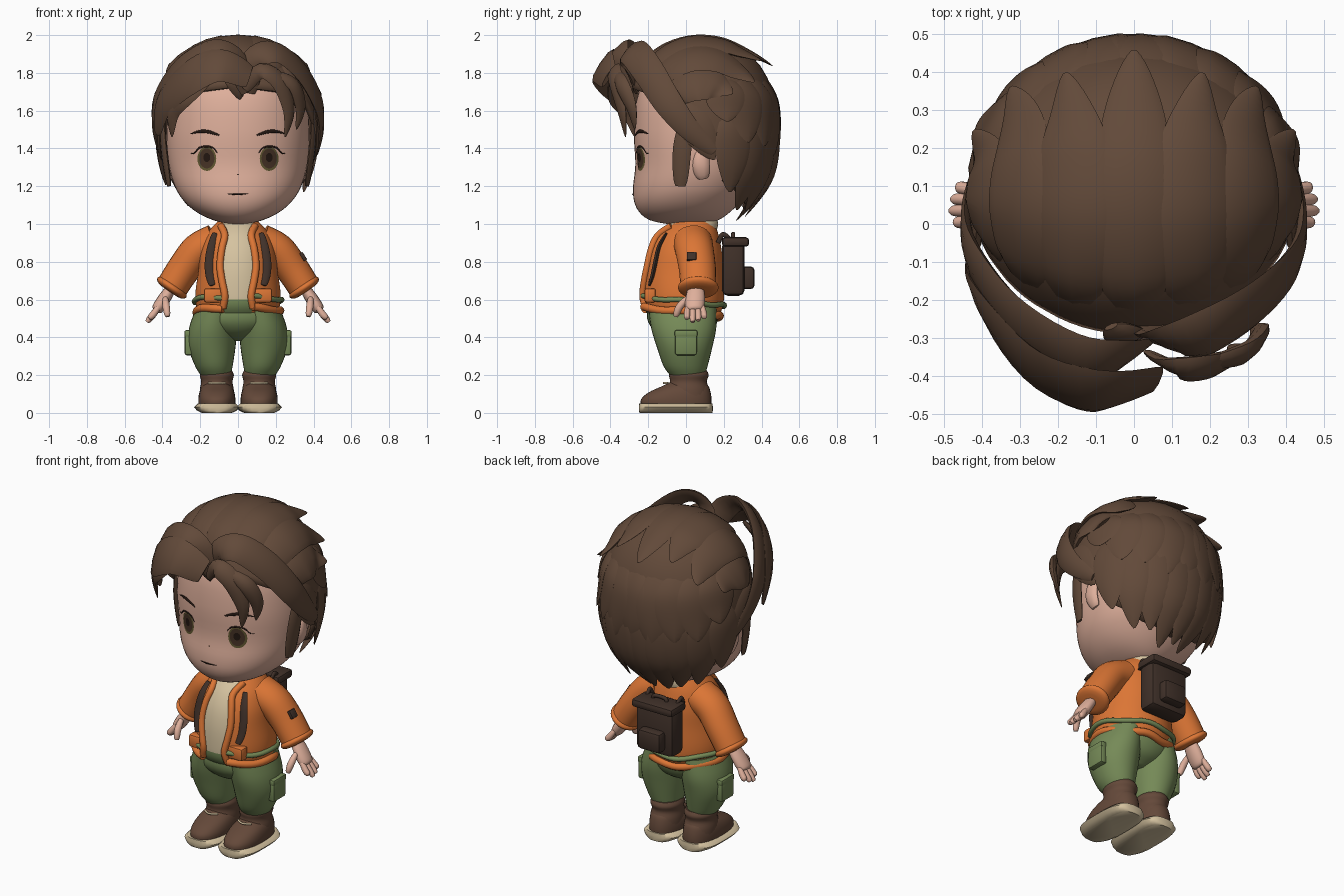
import bpy, bmesh, math
from math import sin, cos, pi, radians, sqrt
from mathutils import Vector, Matrix
from mathutils.bvhtree import BVHTree

cube = bpy.data.objects.get("Cube")
if cube:
    bpy.data.objects.remove(cube, do_unlink=True)


def material(name, rgb):
    mat = bpy.data.materials.new(name)
    mat.use_nodes = True
    colour = [(c / 255) ** 2.2 for c in rgb] + [1]
    mat.diffuse_color = colour
    mat.node_tree.nodes["Principled BSDF"].inputs["Base Color"].default_value = colour
    return mat


HAIR = material("hair_brown", (98, 75, 60))
SKIN = material("skin", (222, 174, 154))
ORANGE = material("jacket_orange", (219, 117, 56))
GREEN = material("trouser_green", (117, 137, 88))
CREAM = material("cream", (212, 193, 158))
DARK = material("pack_dark_brown", (66, 52, 45))
BOOT = material("boot_brown", (100, 74, 60))
OLIVE = material("eye_olive", (96, 87, 52))
IRIS = material("iris_brown", (72, 54, 42))
BLACK = material("lash_black", (40, 29, 24))


def make(name, verts, faces, mats, angle=45):
    """Mesh object with outward normals and angle-limited smooth shading."""
    mesh = bpy.data.meshes.new(name)
    mesh.from_pydata([tuple(v) for v in verts], [], faces)
    bm = bmesh.new()
    bm.from_mesh(mesh)
    bmesh.ops.recalc_face_normals(bm, faces=bm.faces)
    for face in bm.faces:
        face.smooth = True
    bm.to_mesh(mesh)
    bm.free()
    mesh.set_sharp_from_angle(angle=radians(angle))
    for mat in mats:
        mesh.materials.append(mat)
    obj = bpy.data.objects.new(name, mesh)
    bpy.context.collection.objects.link(obj)
    return obj


def spline(points, sub):
    """Smooth curve through points of any dimension."""
    pts = [Vector(p) for p in points]
    out = []
    for i in range(len(pts) - 1):
        a, b, c, d = pts[max(i - 1, 0)], pts[i], pts[i + 1], pts[min(i + 2, len(pts) - 1)]
        for k in range(sub):
            t = k / sub
            out.append(b + (c - a) * t / 2 + (a * 2 - b * 5 + c * 4 - d) * t * t / 2
                       + (b * 3 - a - c * 3 + d) * t ** 3 / 2)
    return out + [pts[-1]]


def bridge(rows, n):
    faces = [(r * n + i, r * n + (i + 1) % n, (r + 1) * n + (i + 1) % n, (r + 1) * n + i)
             for r in range(rows - 1) for i in range(n)]
    return faces + [tuple(range(n)), tuple(range((rows - 1) * n, rows * n))]


def loft(name, rows, mats, n=32, sub=4, power=2.0, angle=45):
    """Rows are height, centre x, half width, front y, back y."""
    rings = spline(rows, sub) if sub else rows
    verts = []
    for z, cx, rx, front, back in rings:
        for i in range(n):
            c, s = cos(2 * pi * i / n), sin(2 * pi * i / n)
            c, s = [math.copysign(abs(v) ** (2 / power), v) for v in (c, s)]
            verts.append((cx + rx * c, (front + back) / 2 + (back - front) / 2 * s, z))
    return make(name, verts, bridge(len(rings), n), mats, angle)


def even(u):
    return 1


def narrow(u):
    return 1.06 - .12 * u


def leaf(u):
    return max(.06, sin(pi * (.12 + .86 * u)))


def band(u):
    return sqrt(leaf(u))


def dome(u):
    return sqrt(1 - .7 * (2 * u - 1) ** 2)


HEAD = Vector((0, .08, 1.5))


def sweep(name, points, mat, w, t, shape=even, up=None, n=10, sub=5, angle=50):
    """Elliptical section along a path; faces away from the head unless up is given."""
    path = spline(points, sub)
    verts = []
    for i, p in enumerate(path):
        tangent = (path[min(i + 1, len(path) - 1)] - path[max(i - 1, 0)]).normalized()
        side = tangent.cross(Vector(up) if up else p - HEAD).normalized()
        normal = side.cross(tangent)
        k = shape(i / (len(path) - 1))
        for j in range(n):
            a = 2 * pi * j / n
            verts.append(p + side * w * k * cos(a) + normal * t * k * sin(a))
    return make(name, verts, bridge(len(path), n), [mat], angle)


def box(name, centre, size, mat, bevel=.01, tilt=0):
    bm = bmesh.new()
    bmesh.ops.create_cube(bm, size=1, matrix=Matrix.Diagonal((*size, 1)))
    bmesh.ops.bevel(bm, geom=bm.edges[:], offset=bevel, segments=2, profile=.5, affect='EDGES')
    bm.transform(Matrix.Translation(centre) @ Matrix.Rotation(tilt, 4, 'Y'))
    verts = [v.co.copy() for v in bm.verts]
    faces = [[v.index for v in f.verts] for f in bm.faces]
    bm.free()
    return make(name, verts, faces, [mat], 35)


def tree(obj):
    return BVHTree.FromPolygons([v.co for v in obj.data.vertices],
                                [p.vertices[:] for p in obj.data.polygons])


def on_front(bvh, x, z, off):
    hit = bvh.ray_cast(Vector((x, -1, z)), Vector((0, 1, 0)))[0]
    return hit - Vector((0, off, 0))


def disc(name, bvh, x, z, rx, rz, mat, off):
    """Thin oval plate laid on the face."""
    n, rings = 24, 4
    verts = [on_front(bvh, x + rx * r / rings * cos(2 * pi * i / n),
                      z + rz * r / rings * sin(2 * pi * i / n), off)
             for r in range(1, rings + 1) for i in range(n)]
    return make(name, verts, bridge(rings, n)[:-1], [mat])


# Head and face
head = loft("head", [(1, 0, .05, -.1, .1), (1.02, 0, .13, -.19, .17), (1.06, 0, .215, -.245, .23),
                     (1.12, 0, .285, -.275, .29), (1.2, 0, .335, -.28, .35), (1.32, 0, .367, -.268, .4),
                     (1.5, 0, .378, -.276, .43), (1.7, 0, .35, -.25, .41), (1.84, 0, .24, -.14, .3),
                     (1.9, 0, .06, 0, .12)], [SKIN], n=48, power=2.15)
face = tree(head)
for s, side in ((-1, "right"), (1, "left")):
    x = s * .165
    disc(side + "_eye", face, x, 1.345, .05, .064, OLIVE, .003)
    disc(side + "_iris", face, x, 1.347, .04, .053, IRIS, .005)
    disc(side + "_pupil", face, x, 1.352, .018, .024, BLACK, .007)
    lash = [(-.055, .03), (-.035, .056), (0, .066), (.04, .058), (.068, .03), (.088, .03)]
    sweep(side + "_lash", [on_front(face, x + s * a, 1.345 + b, .004) for a, b in lash],
          BLACK, .005, .003, leaf, up=(0, -1, 0))
    brow = [(-.075, -.01), (-.02, .008), (.03, .01), (.08, -.004)]
    sweep(side + "_brow", [on_front(face, s * .175 + s * a, 1.48 + b, .003) for a, b in brow],
          BLACK, .009, .004, leaf, up=(0, -1, 0))
    sweep(side + "_ear", [(s * .35, .09, 1.24), (s * .37, .08, 1.31), (s * .37, .09, 1.39)],
          SKIN, .045, .022, dome)
sweep("mouth", [on_front(face, x, 1.157 + x * x, .002) for x in (-.055, 0, .055)],
      BLACK, .004, .003, leaf, up=(0, -1, 0))
disc("nose", face, 0, 1.262, .005, .004, IRIS, .002)

# Hair cap with a stepped lower edge
HAIRLINE = [(0, 1.73), (35, 1.7), (60, 1.63), (80, 1.48), (100, 1.41), (110, 1.22), (140, 1.12), (181, 1.08)]


def hairline(a):
    a = abs(a)
    for (a0, z0), (a1, z1) in zip(HAIRLINE, HAIRLINE[1:]):
        if a0 <= a < a1:
            return z0 + (z1 - z0) * (a - a0) / (a1 - a0)


def scalp(a, z, k=1.0):
    """Point on the hair volume at azimuth a (front is zero) and height z."""
    t = max(-1, min(1, (z - HEAD.z) / .475))
    h = (1 - abs(t) ** 2.4) ** (1 / 2.4)
    a = radians(a)
    return HEAD + Vector((.425 * h * sin(a), -.4 * h * cos(a), .475 * t)) * k


n, rows, verts = 72, 15, []
for r in range(rows):
    for i in range(n):
        a = -180 + 360 * i / n
        low = math.acos((hairline(a) - HEAD.z) / .475)
        verts.append(scalp(a, HEAD.z + .475 * cos(low * (r + .1) / (rows - .9))))
cap = make("hair_cap", verts, bridge(rows, n)[:-1], [HAIR])
thick = cap.modifiers.new("thickness", 'SOLIDIFY')
thick.thickness = .02

# Crown locks run front to back and end in raised points
for i, u in enumerate((-60, -41, -21, 0, 21, 41, 60)):
    u, end, path = radians(u), 46 + 7 * (i % 2), []
    for phi, lift in ((-54, .96), (-35, .99), (-10, 1), (15, 1), (end - 14, 1.02), (end, 1.12)):
        phi = radians(phi)
        d = Vector((sin(u), cos(u) * sin(phi), cos(u) * cos(phi)))
        k = (Vector((d.x, d.y)).length ** 2.4 + abs(d.z) ** 2.4) ** (-1 / 2.4)
        path.append(HEAD + Vector((d.x * .425, d.y * .4, d.z * .475)) * k * lift)
    sweep(f"crown_lock_{i}", path, HAIR, .11, .025, leaf, n=8)

# Overlapping back locks in two tiers with flared tips
for tier, (top, rise, width) in enumerate(((1.78, .3, .11), (1.6, -.01, .1))):
    for i in range(9):
        a = 112 + 17 * i + 6 * tier - 3
        wrapped = a if a <= 180 else a - 360
        end = hairline(wrapped) + rise - .03 * (i % 2)
        flare = 1.03 + .05 * max(tier, abs(sin(radians(a))))
        path = [scalp(a, top + (end - top) * f, k) for f, k in ((0, .97), (.3, 1), (.7, 1.015), (1, flare))]
        sweep(f"back_lock_{tier}_{i}", path, HAIR, width, .02, leaf, n=8)

# Swept fringe standing away from the forehead
FRINGE = [
    ("right_ring", .09, band, [(.06, -.28, 1.71), (-.03, -.35, 1.88), (-.15, -.35, 1.91), (-.31, -.25, 1.82),
                               (-.42, -.1, 1.66), (-.44, .01, 1.52), (-.42, .13, 1.39)]),
    ("right_sweep", .11, band, [(.06, -.41, 1.78), (-.1, -.44, 1.84), (-.26, -.38, 1.77), (-.39, -.23, 1.64),
                                (-.43, -.12, 1.48)]),
    ("right_strand", .06, leaf, [(-.12, -.38, 1.8), (-.25, -.38, 1.7), (-.34, -.31, 1.6), (-.35, -.27, 1.46)]),
    ("left_ring", .085, band, [(.04, -.26, 1.7), (.09, -.31, 1.87), (.2, -.28, 1.91), (.33, -.2, 1.81),
                               (.42, -.1, 1.65), (.44, .01, 1.51), (.42, .15, 1.38)]),
    ("left_sweep", .055, leaf, [(.04, -.34, 1.71), (.12, -.38, 1.81), (.22, -.37, 1.75), (.27, -.34, 1.6),
                                (.25, -.32, 1.46)]),
    ("left_strand", .045, leaf, [(.18, -.37, 1.8), (.29, -.34, 1.74), (.33, -.29, 1.62), (.31, -.27, 1.5)]),
    ("widow_peak", .06, leaf, [(-.06, -.27, 1.83), (-.01, -.3, 1.76), (.01, -.28, 1.66)]),
]
for name, w, shape, path in FRINGE:
    sweep(name, path, HAIR, w, .022, shape, n=8)
for s, side in ((-1, "right"), (1, "left")):
    sweep(side + "_sideburn", [(s * .4, .01, 1.56), (s * .392, -.02, 1.4), (s * .365, -.03, 1.2)],
          HAIR, .05, .015, dome, n=8)
    sweep(side + "_temple_lock", [(s * .41, -.04, 1.62), (s * .42, .06, 1.5), (s * .405, .15, 1.34)],
          HAIR, .09, .02, leaf, n=8)

# Jacket with an open front showing the shirt
jacket = loft("jacket", [(.48, 0, .18, -.16, .14), (.52, 0, .205, -.2, .175), (.57, 0, .222, -.23, .197),
                         (.64, 0, .225, -.235, .2), (.75, 0, .21, -.228, .195), (.85, 0, .2, -.205, .19),
                         (.93, 0, .175, -.165, .175), (.98, 0, .14, -.12, .16), (1.02, 0, .1, -.07, .14)],
              [ORANGE, CREAM, GREEN], n=72)
for poly in jacket.data.polygons:
    c = poly.center
    if c.y < 0 and abs(c.x) < .08:
        poly.material_index = 1 if c.z > .61 else 2
torso = tree(jacket)
loft("shirt_collar", [(.96, 0, .11, -.09, .16), (1.0, 0, .1, -.08, .17), (1.04, 0, .09, -.05, .16)], [CREAM])


def girdle(name, height, mat, radius, off):
    """Rounded band around the torso, lower at the back and open at the front."""
    path = []
    for i in range(41):
        a = radians(20 + 8 * i)
        d = Vector((sin(a), -cos(a), 0))
        z = height + .006 * sin(5 * a) + .024 * cos(a)
        path.append(torso.ray_cast(Vector((0, 0, z)), d)[0] + d * off)
    sweep(name, path, mat, radius, radius, up=(0, 0, 1), sub=1)


girdle("jacket_hem", .534, ORANGE, .022, .01)
girdle("waist_band", .592, GREEN, .014, .007)

for s, side in ((-1, "right"), (1, "left")):
    trim = [(.09, .99), (.07, .94), (.085, .87), (.095, .78), (.085, .7), (.07, .62), (.08, .555)]
    sweep(side + "_jacket_trim", [on_front(torso, s * x, z, .006) for x, z in trim],
          ORANGE, .019, .018, up=(0, -1, 0))
    strap = [(.12, .95), (.137, .88), (.148, .8), (.147, .73), (.135, .675)]
    sweep(side + "_pack_strap", [on_front(torso, s * x, z, .006) for x, z in strap],
          DARK, .028, .012, dome, up=(0, -1, 0))
    sweep(side + "_strap_hook", [(s * .1, .17, .9), (s * .105, .195, .945), (s * .1, .23, .92)],
          DARK, .013, .01, up=(1, 0, 0))
    box(side + "_jacket_pocket", (s * .13, -.19, .622), (.1, .06, .075), ORANGE, .012)

    # Arm, cuff and hand
    sweep(side + "_sleeve", [(s * .12, .035, .905), (s * .21, .045, .86), (s * .285, .06, .765),
                             (s * .35, .065, .665)], ORANGE, .09, .1, narrow, up=(0, 1, 0), n=24)
    sweep(side + "_cuff", [(s * .336, .065, .684), (s * .364, .065, .643)],
          ORANGE, .092, .108, dome, up=(0, 1, 0), n=24, sub=8)
    sweep(side + "_palm", [(s * .34, .055, .68), (s * .38, .05, .62), (s * .42, .045, .56), (s * .435, .045, .54)],
          SKIN, .034, .052, dome, up=(0, 1, 0), n=16)
    for i in range(4):
        y = .005 + .03 * i
        reach = .02 * abs(i - 1.3)
        sweep(f"{side}_finger_{i}", [(s * .415, .01 + .025 * i, .57), (s * .45, y, .52),
                                     (s * (.485 - reach / 2), y, .475 + reach)], SKIN, .018, .017, dome, up=(0, 1, 0))
    sweep(side + "_thumb", [(s * .385, .01, .61), (s * .38, -.035, .56), (s * .372, -.055, .51)],
          SKIN, .02, .02, dome, up=(1, 0, 0))

    # Trouser leg with cargo pocket
    loft(side + "_trouser_leg", [(.2, s * .118, .08, -.085, .1), (.25, s * .128, .1, -.12, .115),
                                 (.35, s * .138, .125, -.155, .14), (.45, s * .132, .127, -.185, .16),
                                 (.56, s * .11, .11, -.2, .16)], [GREEN])
    box(side + "_cargo_pocket", (s * .262, 0, .37), (.04, .115, .13), GREEN, .01)
    box(side + "_cargo_flap", (s * .264, 0, .42), (.04, .12, .035), GREEN, .008)

    # Boot
    x = s * .112
    loft(side + "_boot_shaft", [(.05, x, .09, -.1, .13), (.12, x, .09, -.1, .125), (.165, x, .083, -.085, .11),
                                (.2, x, .09, -.09, .12), (.225, x, .08, -.08, .11)], [BOOT])
    loft(side + "_boot_foot", [(.04, x, .097, -.24, .135), (.075, x, .098, -.236, .135), (.11, x, .092, -.195, .13),
                               (.14, x, .078, -.13, .12), (.165, x, .05, -.08, .1)], [BOOT], power=2.3)
    loft(side + "_boot_sole", [(0, x, .08, -.246, .14), (.012, x, .105, -.25, .142),
                               (.03, x, .121, -.25, .142), (.05, x, .1, -.249, .141)],
         [CREAM], sub=0, power=3.2, angle=60)
    sweep(side + "_boot_lace", [(x - .045, -.095, .158), (x, -.118, .158), (x + .045, -.095, .158)],
          CREAM, .005, .006, up=(0, 0, 1))

loft("trouser_hips", [(.38, 0, .05, -.06, .06), (.42, 0, .15, -.15, .13), (.48, 0, .23, -.2, .165),
                      (.55, 0, .215, -.205, .17), (.6, 0, .19, -.18, .16)], [GREEN])
box("sleeve_patch", (.345, .03, .828), (.02, .05, .048), DARK, .004, tilt=-radians(32))

# Backpack
box("backpack_body", (0, .25, .765), (.25, .12, .29), DARK, .03)
box("backpack_flap", (0, .262, .905), (.275, .145, .05), DARK, .018)
box("backpack_pocket", (0, .325, .715), (.15, .075, .12), DARK, .02)
sweep("backpack_handle", [(-.045, .25, .92), (-.035, .25, .945), (.035, .25, .945), (.045, .25, .92)],
      DARK, .011, .011, up=(0, 1, 0))
